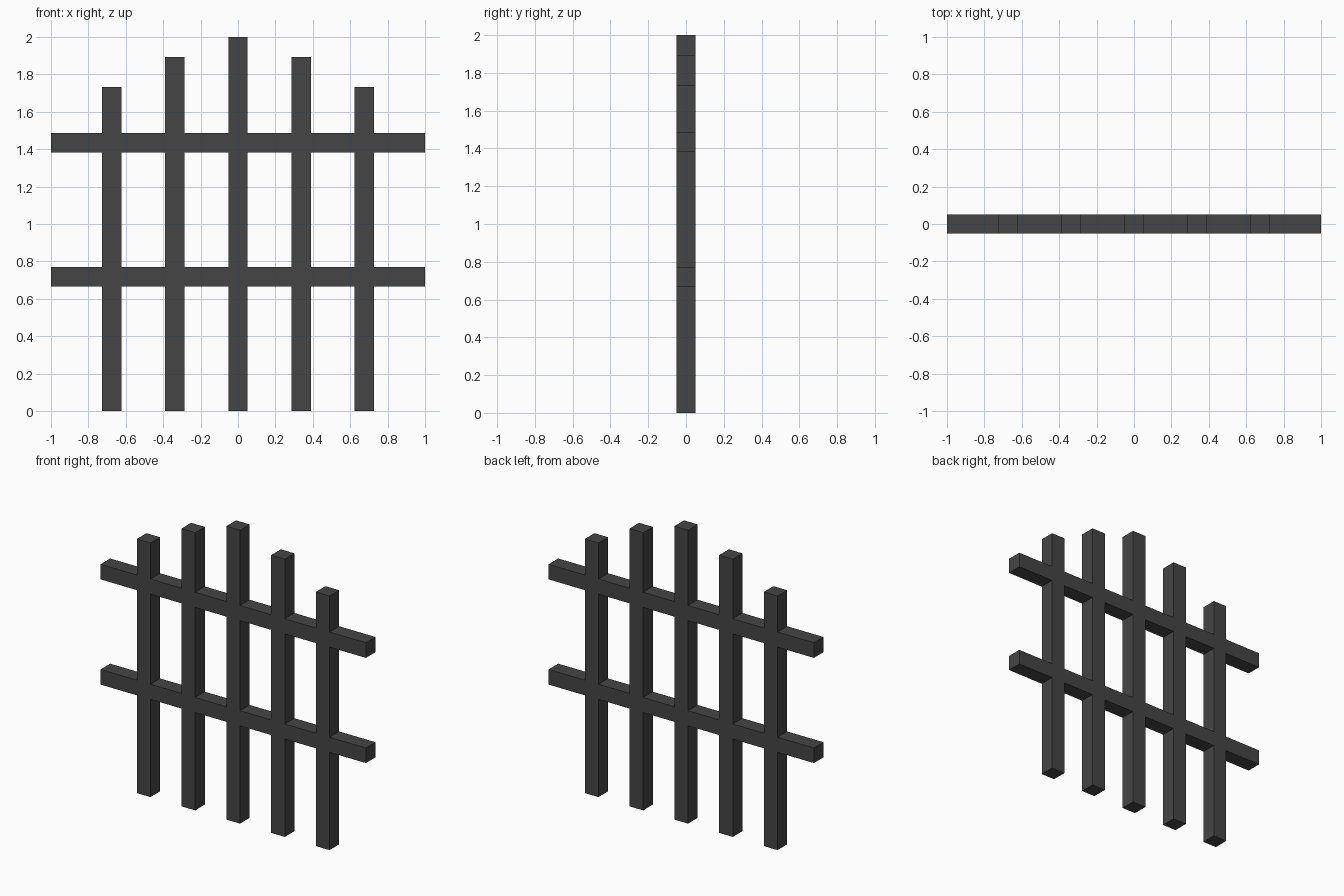
import bpy

if "Cube" in bpy.data.objects:
    bpy.data.objects.remove(bpy.data.objects["Cube"])

iron = bpy.data.materials.new("dark_iron")
iron.diffuse_color = (0.06, 0.06, 0.06, 1)
iron.use_nodes = True
iron.node_tree.nodes["Principled BSDF"].inputs["Base Color"].default_value = iron.diffuse_color

T = 0.103  # square bar thickness


def bar(name, size, loc):
    bpy.ops.mesh.primitive_cube_add(size=1, location=loc)
    ob = bpy.context.object
    ob.name = name
    ob.scale = size
    bpy.ops.object.transform_apply(location=False, rotation=False, scale=True)
    ob.data.materials.append(iron)


# Upright posts, stepping down from the centre
bar("centre_post", (T, T, 2.0), (0, 0, 1.0))
for side, s in (("left", -1), ("right", 1)):
    bar(side + "_inner_post", (T, T, 1.893), (s * 0.338, 0, 1.893 / 2))
    bar(side + "_outer_post", (T, T, 1.732), (s * 0.675, 0, 1.732 / 2))

# Horizontal rails, flush with the posts
for name, z in (("lower_rail", 0.718), ("upper_rail", 1.435)):
    bar(name, (2.0, T, T), (0, 0, z))
